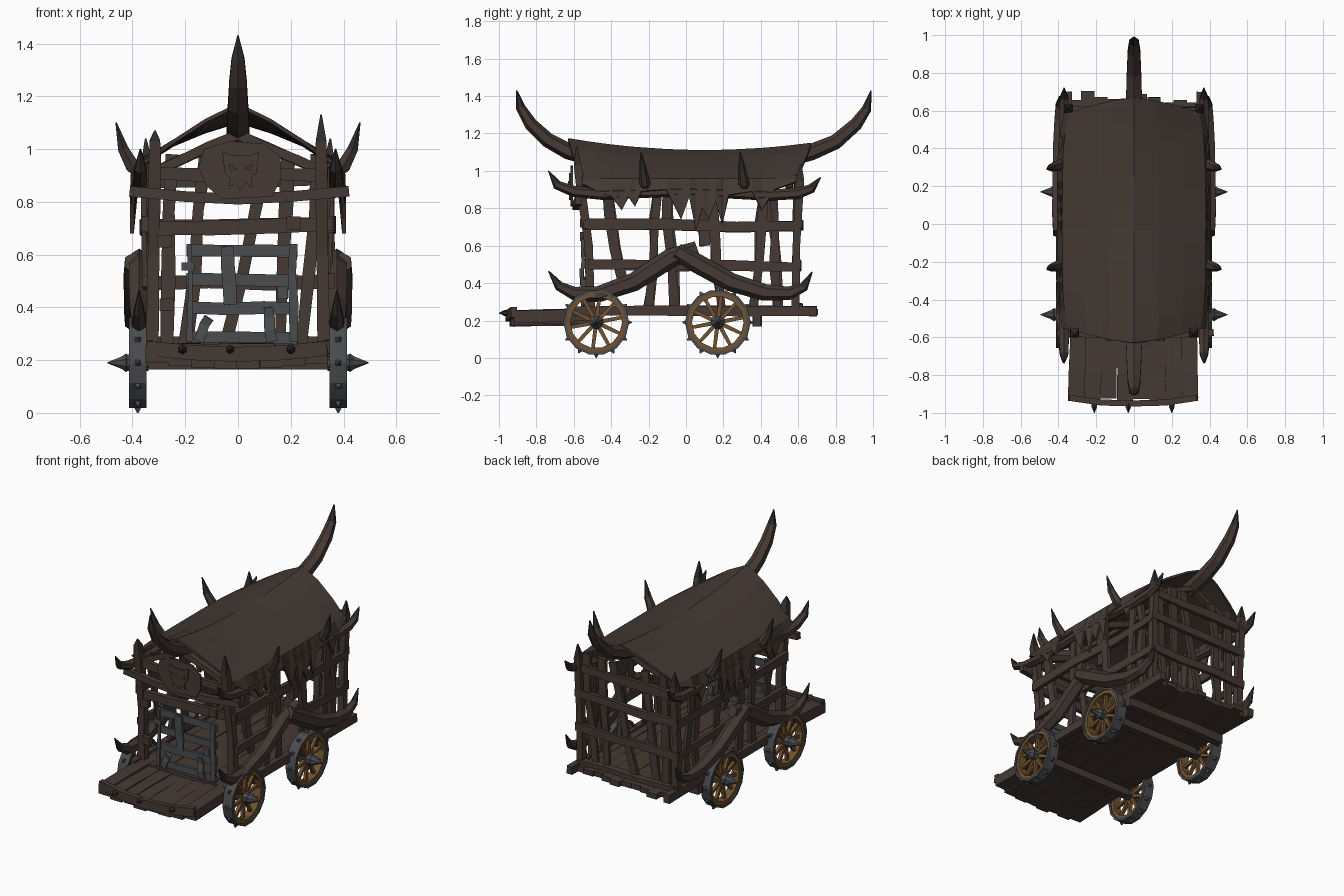
import bpy, bmesh, math, random
from mathutils import Vector
random.seed(4)

def mat(name, c):
    m = bpy.data.materials.new(name)
    m.diffuse_color = (*c, 1)
    return m

WOOD = mat("dark wood", (0.060, 0.041, 0.034))
HIDE = mat("hide cloth", (0.056, 0.040, 0.033))
TIP = mat("blackened tip", (0.030, 0.025, 0.024))
IRON = mat("iron", (0.068, 0.072, 0.076))
OAK = mat("wheel wood", (0.170, 0.085, 0.030))

def finish(name, bm, *mats):
    bmesh.ops.recalc_face_normals(bm, faces=bm.faces)
    me = bpy.data.meshes.new(name)
    bm.to_mesh(me)
    bm.free()
    ob = bpy.data.objects.new(name, me)
    for m in mats:
        me.materials.append(m)
    bpy.context.collection.objects.link(ob)
    return ob

def sweep(bm, pts, sizes, n=4, tip=0):
    """Loft an n-sided section along pts; sizes are (side, up) half sizes; last `tip` spans get slot 1."""
    pts = [Vector(p) for p in pts]
    d = (pts[-1] - pts[0]).normalized()
    ref = Vector((0, 1, 0)) if abs(d.z) > 0.8 else Vector((0, 0, 1))
    k = math.sqrt(2) if n == 4 else 1
    rings = []
    for i, p in enumerate(pts):
        t = (pts[min(i + 1, len(pts) - 1)] - pts[max(i - 1, 0)]).normalized()
        u = ref.cross(t).normalized()
        v = t.cross(u)
        a, b = sizes[i]
        ang = [2 * math.pi * (j + 0.5) / n for j in range(n)]
        rings.append([bm.verts.new(p + u * a * k * math.cos(q) + v * b * k * math.sin(q)) for q in ang])
    for i in range(len(rings) - 1):
        for j in range(n):
            f = bm.faces.new((rings[i][j], rings[i][(j + 1) % n], rings[i + 1][(j + 1) % n], rings[i + 1][j]))
            f.material_index = 1 if i >= len(rings) - 1 - tip else 0
    bm.faces.new(rings[0])
    bm.faces.new(rings[-1]).material_index = 1 if tip else 0

def beam(bm, p, q, a, b, rough=0.0):
    """Straight timber with a slightly crooked, uneven middle."""
    p, q = Vector(p), Vector(q)
    r = lambda: random.uniform(-rough, rough)
    pts = [p, p.lerp(q, 0.35) + Vector((r(), r(), r())) * 0.5, p.lerp(q, 0.7) + Vector((r(), r(), r())) * 0.5, q]
    sweep(bm, pts, [(a + r() * .2, b + r() * .2) for _ in pts])

def horn(bm, pts, radii, flat=1.0, n=6, tip=1):
    sweep(bm, pts, [(r * flat, r) for r in radii], n, tip)

def ring(bm, x0, x1, r0, r1, n, cy, cz):
    vs = []
    for i in range(n):
        c, s = math.cos(2 * math.pi * i / n), math.sin(2 * math.pi * i / n)
        vs.append([bm.verts.new((x, cy + r * c, cz + r * s)) for x, r in ((x0, r0), (x1, r0), (x1, r1), (x0, r1))])
    for i in range(n):
        for j in range(4):
            m = (i + 1) % n
            bm.faces.new((vs[i][j], vs[i][(j + 1) % 4], vs[m][(j + 1) % 4], vs[m][j]))

def plate(bm, outline, y0, y1):
    """Extrude an x,z outline along y."""
    lo, hi = [[bm.verts.new((x, y, z)) for x, z in outline] for y in (y0, y1)]
    bm.faces.new(lo)
    bm.faces.new(hi)
    for i in range(len(lo)):
        j = (i + 1) % len(lo)
        bm.faces.new((lo[i], lo[j], hi[j], hi[i]))

# floor planks: main bed and the bowed front porch
bm = bmesh.new()
for i in range(10):
    x = -0.315 + i * 0.07
    beam(bm, (x, -0.56, 0.245), (x, random.uniform(0.64, 0.71), 0.245), 0.035, 0.017, 0.006)
for i in range(8):
    x = -0.295 + i * 0.083
    z = 0.222 - 0.022 * (1 - (x / 0.3) ** 2)
    beam(bm, (x * 1.04, random.uniform(-0.945, -0.92), z), (x, -0.5, z + 0.01), 0.043, 0.033, 0.006)
finish("floor_planks", bm, WOOD)

# chassis: side rails, axles, cross beams and front strap
bm = bmesh.new()
for s in (1, -1):
    beam(bm, (s * 0.345, -0.6, 0.25), (s * 0.35, 0.70, 0.25), 0.02, 0.026, 0.008)
for y in (-0.48, 0.17):
    beam(bm, (-0.37, y, 0.19), (0.37, y, 0.19), 0.025, 0.025)
beam(bm, (-0.37, 0.38, 0.2), (0.37, 0.38, 0.2), 0.022, 0.03, 0.01)
beam(bm, (-0.35, 0.6, 0.275), (0.35, 0.6, 0.275), 0.022, 0.015, 0.01)
sweep(bm, [(-0.345, -0.92, 0.245), (-0.17, -0.945, 0.228), (0, -0.95, 0.222), (0.17, -0.945, 0.228), (0.335, -0.92, 0.245)],
      [(0.016, 0.028)] * 5)
finish("chassis", bm, WOOD)
bm = bmesh.new()
for x in (-0.21, -0.03, 0.2):
    horn(bm, [(x, -0.95, 0.24), (x, -0.97, 0.24), (x, -1.0, 0.24)], [0.018, 0.016, 0.002], tip=0)
finish("porch_spikes", bm, TIP)

# wheels: oak ring and spokes, iron band, studs and hub spike
oak, iron = bmesh.new(), bmesh.new()
for s in (1, -1):
    for cy in (-0.48, 0.17):
        cz, cx = 0.19, s * 0.38
        ring(oak, cx - 0.026, cx + 0.026, 0.138, 0.162, 14, cy, cz)
        ring(iron, cx - 0.034, cx + 0.034, 0.161, 0.176, 14, cy, cz)
        for i in range(10):
            a = 2 * math.pi * (i + 0.3) / 10
            dy, dz = math.cos(a), math.sin(a)
            sweep(oak, [(cx, cy + dy * r, cz + dz * r) for r in (0.02, 0.145)], [(0.011, 0.011), (0.009, 0.009)])
        for i in range(12):
            a = 2 * math.pi * i / 12
            dy, dz = math.cos(a), math.sin(a)
            horn(iron, [(cx, cy + dy * r, cz + dz * r) for r in (0.17, 0.19)], [0.013, 0.003], n=4, tip=0)
        horn(iron, [(cx + s * d, cy, cz) for d in (-0.04, 0.04, 0.045, 0.06, 0.115)],
             [0.034, 0.034, 0.038, 0.026, 0.002], n=8, tip=0)
finish("wheel_wood", oak, OAK)
finish("wheel_iron", iron, IRON)

# corner posts with sharpened tops
bm = bmesh.new()
for s, top in ((1, 1.13), (-1, 1.07)):
    horn(bm, [(s * 0.325, -0.51, 0.24), (s * 0.32, -0.52, 0.6), (s * 0.315, -0.565, 0.93), (s * 0.315, -0.58, 1.03), (s * 0.315, -0.585, top)],
         [0.024, 0.022, 0.024, 0.02, 0.003], n=4)
    horn(bm, [(s * 0.34, 0.585, 0.24), (s * 0.345, 0.59, 0.6), (s * 0.345, 0.61, 0.95), (s * 0.35, 0.615, 1.04)],
         [0.022, 0.02, 0.022, 0.003], n=4)
finish("corner_posts", bm, WOOD, TIP)

# cage: side slats and rails, mirrored
bm = bmesh.new()
for s in (1, -1):
    for y0, y1, z0, z1 in ((-0.34, -0.42, 0.42, 0.9), (-0.2, -0.15, 0.27, 0.93), (-0.06, -0.1, 0.27, 0.93),
                           (0.1, 0.07, 0.6, 0.93), (0.19, 0.13, 0.27, 0.93), (0.36, 0.42, 0.27, 0.93), (0.49, 0.46, 0.27, 0.93)):
        beam(bm, (s * 0.335, y0, z0), (s * 0.35, y1, z1), 0.011, 0.024, 0.03)
    beam(bm, (s * 0.352, -0.53, 0.715), (s * 0.357, 0.61, 0.705), 0.013, 0.028, 0.02)
    beam(bm, (s * 0.35, -0.52, 0.50), (s * 0.352, 0.6, 0.485), 0.013, 0.026, 0.02)
finish("side_cage", bm, WOOD)

# cage: rear wall and front frame
bm = bmesh.new()
for x0, x1 in ((-0.27, -0.25), (-0.2, -0.12), (-0.05, 0.11), (0.16, 0.19), (0.24, 0.3)):
    beam(bm, (x0, 0.58, 0.25), (x1, 0.59, 0.98), 0.024, 0.011, 0.02)
for z in (0.49, 0.71, 0.88):
    beam(bm, (-0.37, 0.605, z), (0.37, 0.605, z + 0.01), 0.013, 0.026, 0.02)
beam(bm, (-0.34, -0.535, 0.70), (0.36, -0.535, 0.715), 0.014, 0.026, 0.015)
beam(bm, (-0.33, -0.555, 0.91), (0.34, -0.555, 0.90), 0.014, 0.024, 0.015)
sweep(bm, [(-0.41, -0.575, 0.84), (-0.2, -0.585, 0.82), (0, -0.59, 0.81), (0.2, -0.585, 0.82), (0.42, -0.575, 0.84)], [(0.018, 0.02)] * 5)
for x, z in ((-0.28, 0.65), (-0.27, 0.41), (0.21, 0.72)):
    beam(bm, (x - 0.027, -0.55, z), (x + 0.027, -0.55, z), 0.016, 0.024)
finish("end_frames", bm, WOOD)

# iron gate
bm = bmesh.new()
for z in (0.617, 0.507, 0.4, 0.287):
    beam(bm, (-0.195, -0.54, z), (0.225, -0.54, z - 0.005), 0.008, 0.022, 0.012)
for x0, z0, x1, z1, w in ((-0.185, 0.27, -0.185, 0.64, 0.01), (0.21, 0.27, 0.21, 0.64, 0.017), (-0.03, 0.41, -0.04, 0.63, 0.025),
                          (-0.15, 0.27, -0.11, 0.36, 0.018), (0.13, 0.27, 0.115, 0.40, 0.02)):
    beam(bm, (x0, -0.553, z0), (x1, -0.553, z1), w, 0.008, 0.012)
beam(bm, (0.15, -0.56, 0.455), (0.19, -0.56, 0.455), 0.01, 0.024)
beam(bm, (-0.215, -0.55, 0.555), (-0.165, -0.55, 0.555), 0.012, 0.016)
finish("iron_gate", bm, IRON)

# front shield with a raised skull
bm = bmesh.new()
plate(bm, [(-0.15, 0.93), (-0.13, 1.0), (-0.03, 1.03), (0.1, 1.02), (0.16, 0.97), (0.165, 0.89), (0.13, 0.82), (-0.06, 0.81), (-0.12, 0.86)],
      -0.618, -0.605)
plate(bm, [(x + 0.01, z) for x, z in ((-0.07, 0.99), (-0.03, 0.975), (0.03, 0.975), (0.07, 0.99), (0.06, 0.91), (0.04, 0.89),
      (0.045, 0.855), (0.02, 0.87), (0, 0.845), (-0.02, 0.87), (-0.045, 0.855), (-0.04, 0.89), (-0.06, 0.91))], -0.625, -0.618)
for s in (1, -1):
    plate(bm, [(0.01 + s * 0.045, 0.945), (0.01 + s * 0.012, 0.925), (0.01 + s * 0.04, 0.918)], -0.631, -0.625)
finish("skull_shield", bm, WOOD)

# roof hide: sagging sheet with ragged drapes
bm = bmesh.new()
jag = [(-0.63, 0.93), (-0.52, 0.88), (-0.45, 0.86), (-0.39, 0.79), (-0.35, 0.86), (-0.31, 0.81), (-0.27, 0.89), (-0.12, 0.90),
       (-0.03, 0.74), (0.02, 0.86), (0.06, 0.68), (0.10, 0.80), (0.14, 0.74), (0.18, 0.84), (0.22, 0.71), (0.26, 0.87),
       (0.40, 0.89), (0.46, 0.79), (0.54, 0.90), (0.67, 0.94)]
rows = []
for y, low in jag:
    lift = 0.05 * ((y - 0.1) / 0.65) ** 2
    w = 0.39 - 0.03 * (y / 0.65) ** 4
    half = [(0, 1.105 + lift, 1), (0.33, 1.065 + lift * .7, 0.975), (0.67, 1.01 + lift * .3, 0.93), (0.96, 0.955, 0.88), (1.03, low, 0.88)]
    prof = [(-x, z, k) for x, z, k in half[:0:-1]] + half
    rows.append([bm.verts.new((x * w, y * k, z)) for x, z, k in prof])
for a, b in zip(rows, rows[1:]):
    for j in range(len(a) - 1):
        bm.faces.new((a[j], a[j + 1], b[j + 1], b[j]))
roof = finish("roof_hide", bm, HIDE)
sol = roof.modifiers.new("thickness", "SOLIDIFY")
sol.thickness = 0.014
sol.offset = 0

# roof frame: rafters and ridge pole
bm = bmesh.new()
for y in (-0.53, 0.0, 0.55):
    for s in (1, -1):
        beam(bm, (s * 0.35, y, 0.90), (0, y * 1.03, 1.055), 0.018, 0.018, 0.01)
beam(bm, (0, -0.59, 1.072), (0, 0.62, 1.072), 0.02, 0.016)
finish("roof_frame", bm, WOOD)

# ridge horns
bm = bmesh.new()
horn(bm, [(0, -0.5, 1.07), (0, -0.63, 1.105), (0, -0.74, 1.165), (0, -0.83, 1.25), (0, -0.885, 1.34), (0, -0.905, 1.43)],
     [0.045, 0.044, 0.04, 0.035, 0.026, 0.003], 1.1)
horn(bm, [(0, 0.52, 1.06), (0, 0.67, 1.10), (0, 0.80, 1.155), (0, 0.91, 1.25), (0, 0.965, 1.33), (0, 0.99, 1.43)],
     [0.045, 0.044, 0.04, 0.035, 0.026, 0.003], 1.1)
finish("ridge_horns", bm, WOOD, TIP)

# side horns: eave beams, roof spikes and big lower tusks
bm = bmesh.new()
for s in (1, -1):
    x = s * 0.37
    horn(bm, [(x, 0.0, 0.89), (x, -0.45, 0.875), (x, -0.6, 0.89), (x, -0.69, 0.925), (x, -0.735, 1.0)],
         [0.025, 0.03, 0.03, 0.025, 0.003])
    horn(bm, [(x, 0.0, 0.89), (x, 0.45, 0.87), (x, 0.6, 0.88), (x, 0.67, 0.905), (x, 0.72, 0.965)],
         [0.025, 0.03, 0.03, 0.025, 0.003])
    for y in (-0.23, 0.3):
        horn(bm, [(s * 0.35, y + 0.02, 0.9), (s * 0.4, y + 0.01, 0.935), (s * 0.435, y, 1.0), (s * 0.462, y - 0.01, 1.1)],
             [0.028, 0.03, 0.023, 0.003])
    x = s * 0.375
    horn(bm, [(x, 0.06, 0.585), (x, -0.08, 0.535), (x, -0.28, 0.405), (x, -0.47, 0.34), (x, -0.6, 0.345), (x, -0.68, 0.385), (x, -0.735, 0.465)],
         [0.04, 0.052, 0.05, 0.043, 0.036, 0.026, 0.003], 0.85)
    x = s * 0.395
    horn(bm, [(x, -0.05, 0.57), (x, 0.06, 0.505), (x, 0.24, 0.405), (x, 0.42, 0.35), (x, 0.55, 0.345), (x, 0.63, 0.38), (x, 0.675, 0.46)],
         [0.045, 0.052, 0.05, 0.045, 0.036, 0.026, 0.003], 0.85)
finish("side_horns", bm, WOOD, TIP)
